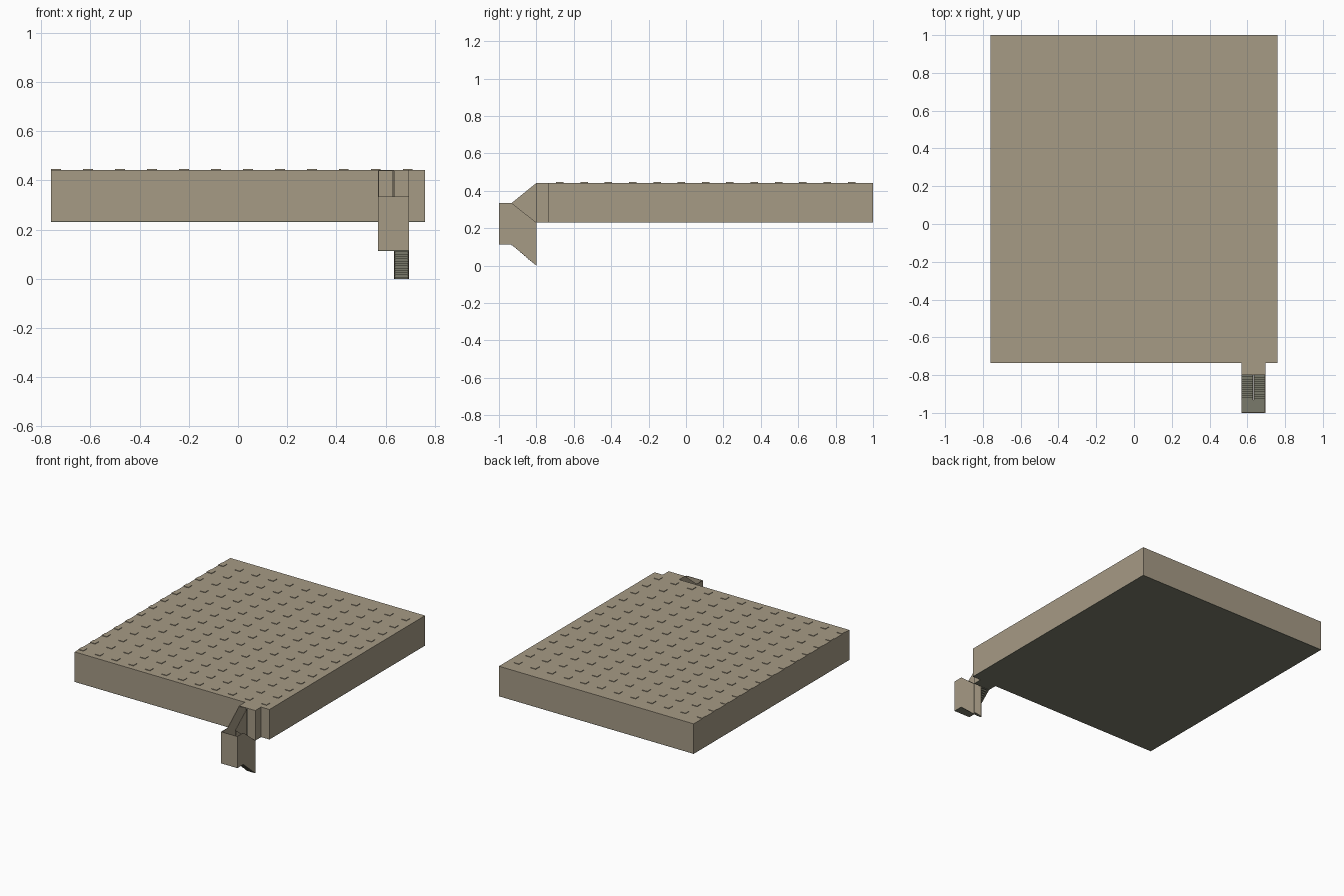
import bpy, bmesh

if "Cube" in bpy.data.objects:
    bpy.data.objects.remove(bpy.data.objects["Cube"])


def material(name, rgb):
    m = bpy.data.materials.new(name)
    m.diffuse_color = (*rgb, 1)
    m.use_nodes = True
    m.node_tree.nodes["Principled BSDF"].inputs["Base Color"].default_value = m.diffuse_color
    return m


TAN = material("tan_plaster", (0.381, 0.325, 0.235))
GREY = material("grey_floor", (0.195, 0.195, 0.145))
T = 0.004  # panel thickness


def finish(name, bm, mat):
    bmesh.ops.recalc_face_normals(bm, faces=bm.faces)
    me = bpy.data.meshes.new(name)
    bm.to_mesh(me)
    bm.free()
    me.materials.append(mat)
    ob = bpy.data.objects.new(name, me)
    bpy.context.collection.objects.link(ob)
    return ob


def add_prism(bm, profile, x0, x1):
    """Extrude a closed (y, z) profile from x0 to x1."""
    face = bm.faces.new([bm.verts.new((x0, y, z)) for y, z in profile])
    new = bmesh.ops.extrude_face_region(bm, geom=[face])["geom"]
    bmesh.ops.translate(bm, vec=(x1 - x0, 0, 0),
                        verts=[v for v in new if isinstance(v, bmesh.types.BMVert)])


def prism(name, profile, x0, x1, mat=TAN):
    bm = bmesh.new()
    add_prism(bm, profile, x0, x1)
    return finish(name, bm, mat)


def rect(y0, y1, z0, z1):
    return [(y0, z0), (y1, z0), (y1, z1), (y0, z1)]


def box(name, x0, x1, y0, y1, z0, z1, mat=TAN):
    return prism(name, rect(y0, y1, z0, z1), x0, x1, mat)


# Main levels
XL, XR, YF, YB = -0.76, 0.76, -0.735, 1.0
Z0, Z1 = 0.23, 0.442            # room floor and ceiling
SL, SM, SR = 0.568, 0.633, 0.695  # stairwell left, middle, right
YN, YM, YE = -0.80, -0.932, -1.0  # neck front, landing back, landing front
L0, L1 = 0.112, 0.335           # landing floor and wall top

# Hollow room
box("room_floor", XL, XR, YF, YB, Z0, Z0 + T, GREY)
box("room_ceiling", XL, XR, YF, YB, Z1 - T, Z1)
box("left_wall", XL, XL + T, YF, YB, Z0 + 0.001, Z1)
box("right_wall", XR - T, XR, YF, YB, Z0 + 0.001, Z1)
box("back_wall", XL, XR, YB - T, YB, Z0 + 0.001, Z1)
box("front_wall_left", XL, SL, YF, YF + T, Z0 + 0.001, Z1)
box("front_wall_right", SR, XR, YF, YF + T, Z0 + 0.001, Z1)

# Grid of low ceiling studs
bm = bmesh.new()
for i in range(12):
    for j in range(13):
        x, y = -0.74 + 0.13 * i, -0.675 + 0.13 * j
        add_prism(bm, rect(y - 0.02, y + 0.02, Z1 - 0.002, Z1 + 0.004), x - 0.02, x + 0.02)
finish("ceiling_studs", bm, TAN)

# Neck between room and stairs, open at the upper flight
box("neck_floor", SL, SR, YN, YF, Z0, Z0 + T, GREY)
box("neck_ceiling", SL, SR, YN, YF, Z1 - T, Z1)
box("neck_left_wall", SL, SL + T, YN, YF, Z0 + 0.001, Z1)
box("neck_right_wall", SR - T, SR, YN, YF, Z0 + 0.001, Z1)
box("neck_front_wall", SM, SR, YN, YN + T, Z0 + 0.001, Z1)

# Landing, open above
box("landing_floor", SL, SR, YE, YM, L0, L0 + T, GREY)
box("landing_front_wall", SL, SR, YE, YE + T, L0 + 0.001, L1)
box("landing_left_wall", SL, SL + T, YE, YM, L0 + 0.001, L1)
box("landing_right_wall", SR - T, SR, YE, YM, L0 + 0.001, L1)


def flight(name, x0, x1, z_end, top_end):
    """Stepped floor and two sloped side walls from the landing to the neck."""
    n = 12
    steps = []
    for i in range(n):
        za = L0 + (z_end - L0) * (i + (z_end > L0)) / n
        steps += [(YM + (YN - YM) * i / n, za), (YM + (YN - YM) * (i + 1) / n, za)]
    if z_end < L0:
        steps.append((YN, z_end))
    under = [(y, z - T) for y, z in reversed(steps)]
    if z_end < L0:
        under = [(y, max(z, 0)) for y, z in under]
        steps.pop()
    prism(name + "_steps", steps + under, x0 + T / 2, x1 - T / 2, GREY)
    side = [(YM, L0), (YN, z_end), (YN, top_end), (YM, L1)]
    prism(name + "_left_wall", side, x0, x0 + T)
    prism(name + "_right_wall", side, x1 - T, x1)


flight("upper_flight", SL, SM - 0.001, Z0, Z1)
flight("lower_flight", SM + 0.001, SR, 0.0, Z0)
